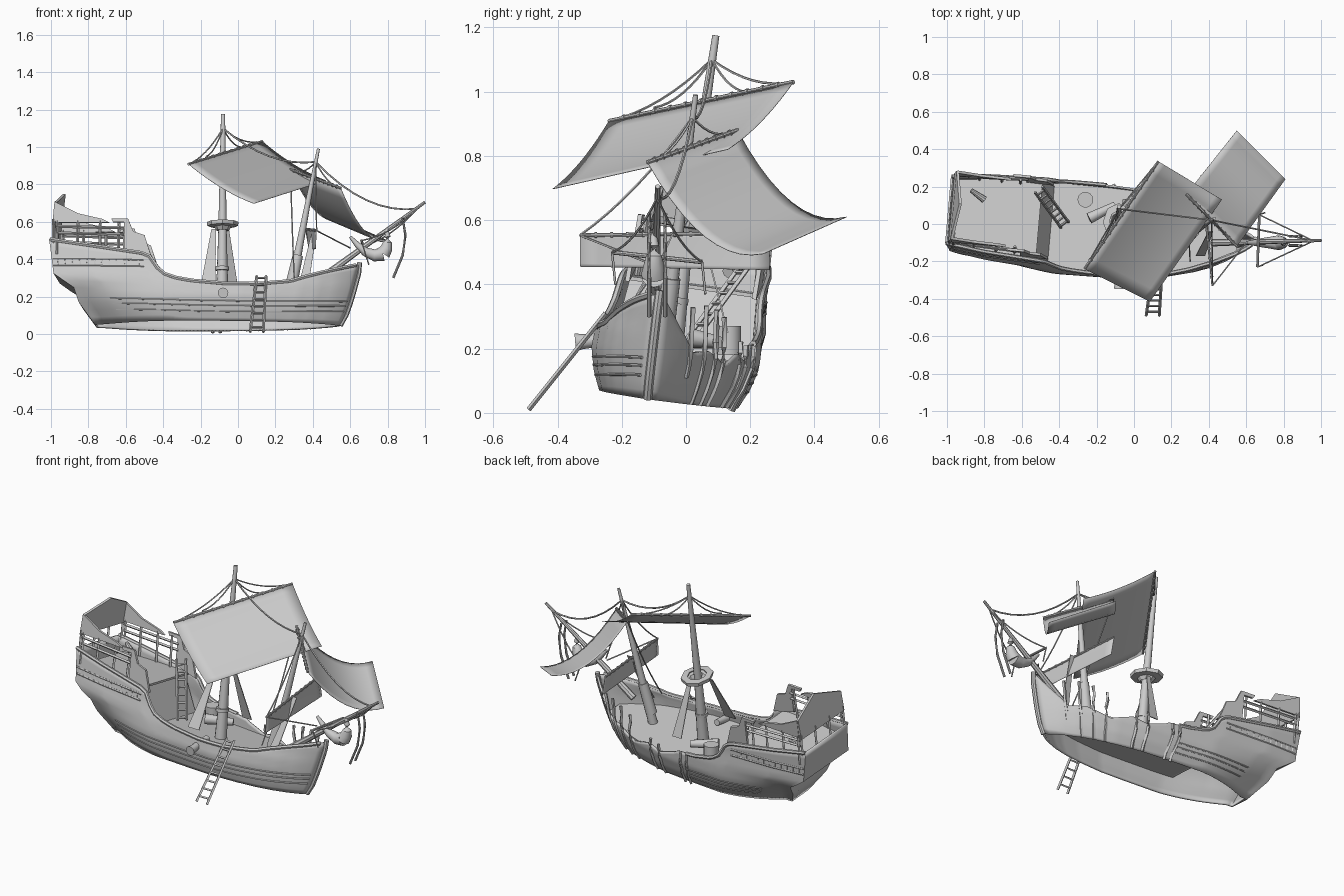
import bpy, bmesh
from math import radians, pi, cos, sin
from mathutils import Matrix, Vector

if "Cube" in bpy.data.objects:
    bpy.data.objects.remove(bpy.data.objects["Cube"])
grey = bpy.data.materials.new("weathered grey")
grey.use_nodes = True
grey.diffuse_color = (0.6, 0.6, 0.6, 1)
grey.node_tree.nodes["Principled BSDF"].inputs["Base Color"].default_value = grey.diffuse_color

# the wreck heels over and is turned slightly
HEEL = Matrix.Rotation(radians(-8), 4, 'X')
HULL = Matrix.Translation((0, -0.072, 0.045)) @ Matrix.Rotation(radians(-5), 4, 'Z') @ HEEL
WORLD = Matrix.Identity(4)

def finish(name, bm, mat=WORLD, thick=0, smooth=35):
    bmesh.ops.recalc_face_normals(bm, faces=bm.faces)
    me = bpy.data.meshes.new(name)
    bm.to_mesh(me)
    bm.free()
    me.materials.append(grey)
    ob = bpy.data.objects.new(name, me)
    bpy.context.collection.objects.link(ob)
    ob.matrix_world = mat
    if thick:
        mod = ob.modifiers.new("Thickness", 'SOLIDIFY')
        mod.thickness, mod.offset = thick, 0
    if smooth:
        bpy.ops.object.select_all(action='DESELECT')
        ob.select_set(True)
        bpy.context.view_layer.objects.active = ob
        bpy.ops.object.shade_smooth_by_angle(angle=radians(smooth))

def tube(name, pts, r0, r1=None, sides=8, mat=WORLD):
    """Bar along points, tapering from r0 to r1."""
    r1 = r0 if r1 is None else r1
    pts = [Vector(p) for p in pts]
    bm, rings, n = bmesh.new(), [], len(pts)
    for i, p in enumerate(pts):
        q = (pts[min(i + 1, n - 1)] - pts[max(i - 1, 0)]).to_track_quat('Z', 'Y')
        r = r0 + (r1 - r0) * i / (n - 1)
        angles = [2 * pi * k / sides for k in range(sides)]
        rings.append([bm.verts.new(p + q @ Vector((r * cos(a), r * sin(a), 0))) for a in angles])
    for a, b in zip(rings, rings[1:]):
        for k in range(sides):
            bm.faces.new((a[k - 1], a[k], b[k], b[k - 1]))
    bm.faces.new(rings[0])
    bm.faces.new(rings[-1])
    finish(name, bm, mat)

def sagging(a, b, t, sag):
    return a.lerp(b, t) - Vector((0, 0, 4 * sag * t * (1 - t)))

def rope(name, a, b, sag=0.03, r=0.004):
    tube(name, [sagging(Vector(a), Vector(b), t / 8, sag) for t in range(9)], r, sides=5)

def plate(name, pts, thick, mat=WORLD):
    bm = bmesh.new()
    bm.faces.new([bm.verts.new(p) for p in pts])
    finish(name, bm, mat, thick, 0)

def sail(name, a, b, c, d, sag, n=10):
    """Cloth from yard a-b to hem d-c, bellying downwards."""
    a, b, c, d = map(Vector, (a, b, c, d))
    bm = bmesh.new()
    g = [[bm.verts.new(sagging(a.lerp(b, i / n), d.lerp(c, i / n), j / n, sag))
          for i in range(n + 1)] for j in range(n + 1)]
    for j in range(n):
        for i in range(n):
            bm.faces.new((g[j][i], g[j][i + 1], g[j + 1][i + 1], g[j + 1][i]))
    finish(name, bm, WORLD, 0.002, 60)

def yard(name, a, b, r):
    a, b = Vector(a), Vector(b)
    tube(name, [a, b], r)
    for k in range(1, 12):
        tube(name + "_lashing", [a.lerp(b, k / 12 - .006), a.lerp(b, k / 12 + .006)], r * 1.5)

def table(t, x):
    x = max(t[0][0], min(t[-1][0], x))
    for (x0, y0), (x1, y1) in zip(t, t[1:]):
        if x <= x1:
            return y0 + (y1 - y0) * (x - x0) / (x1 - x0)

# hull lines: stern profile, beam, flare and sheer of the two sides
STERN = [(0, -.76), (.11, -.84), (.2, -.87), (.24, -.97), (.45, -1)]
BEAM = [(-1, .205), (-.8, .23), (-.5, .245), (-.2, .242), (0, .235), (.2, .205),
        (.35, .17), (.45, .135), (.55, .085), (.61, .045), (.65, .01)]
FLARE = [(0, .82), (.06, .93), (.13, 1), (.2, .98), (.3, .9), (.45, .86)]
SHEER = [(-1, .44), (-.5, .36), (-.46, .34), (-.42, .27), (-.36, .23), (-.28, .21),
         (-.1, .195), (.1, .195), (.3, .215), (.5, .28), (.65, .325)]
BROKEN = [(-.21, .3), (-.14, .19), (0, .15), (.1, .17), (.25, .13), (.4, .17), (.5, .16), (.58, .24), (.65, .325)]

def hull_point(x, z, side, out=0.0):
    """Point of the shell; x is the nominal station."""
    xs, xb = table(STERN, z), .54 + .1 * max(0, min(1, z / .3)) ** .7
    aft = max(0, min(1, (-.45 - x) / .5)) ** 2
    tuck = 1 - .6 * aft * max(0, .22 - z) / .22
    half = table(BEAM, x) * table(FLARE, z) * tuck + out
    return Vector((xs + (xb - xs) * (x + 1) / 1.65, side * half, z))

def sheer(x):
    return table(SHEER, x)

# hull shell with flat transom
bm, grid, NU, NV = bmesh.new(), {}, 66, 12
for s in (-1, 1):
    for i in range(NU + 1):
        x = -1 + 1.65 * i / NU
        top = min(sheer(x), table(BROKEN, x)) if s > 0 and x > -.2 else sheer(x)
        for j in range(NV + 1):
            grid[s, i, j] = bm.verts.new(hull_point(x, top * j / NV, s))
    for i in range(NU):
        for j in range(NV):
            bm.faces.new((grid[s, i, j], grid[s, i + 1, j], grid[s, i + 1, j + 1], grid[s, i, j + 1]))
for j in range(NV):
    bm.faces.new((grid[-1, 0, j], grid[1, 0, j], grid[1, 0, j + 1], grid[-1, 0, j + 1]))
finish("hull", bm, HULL, 0.012)
tube("stem_post", [hull_point(.65, .34 * k / 6, 0) + Vector((.008, 0, 0)) for k in range(7)], .014, mat=HULL)

def strake(name, side, x0, x1, height, r):
    xs = [x0 + (x1 - x0) * k / 40 for k in range(41)]
    tube(name, [hull_point(x, height(x), side, .004 + .03 * max(0, x - .35)) for x in xs], r, sides=6, mat=HULL)

# rails, wales and stern gallery
for s, end in ((-1, .64), (1, -.22)):
    strake("sheer_rail", s, -1, end, sheer, .011)
    for dz in (.055, .085, .11):
        strake("wale", s, -.8, end, lambda x: dz - .01 + .03 * x * x + .03 * max(0, x) ** 2, .005)
    for z in (.3, .335):
        strake("gallery_band", s, -1, -.5, lambda x: z - .02 * (x + 1), .006)
    for k in range(12):
        x = -.97 + .04 * k
        ends = [hull_point(x, z - .02 * (x + 1), s, .003) for z in (.3, .335)]
        tube("gallery_post", ends, .006, sides=4, mat=HULL)

# decks and bulkhead
for name, x0, x1, z in (("main_deck", -.56, .6, .135), ("quarter_deck", -.97, -.52, .35)):
    xs = [x0 + (x1 - x0) * k / 24 for k in range(25)]
    outline = [hull_point(x, z, -1, -.005) for x in xs] + [hull_point(x, z, 1, -.005) for x in reversed(xs)]
    plate(name, outline, .012, HULL)
plate("bulkhead", [(-.45, -.22, .13), (-.45, .22, .13), (-.54, .2, .35), (-.54, -.2, .35)], .012, HULL)

# exposed frames on the broken side
for x, z0, z1 in ((.52, .08, .3), (.44, 0, .31), (.36, 0, .3), (.28, 0, .28),
                  (.08, 0, .21), (0, 0, .2), (-.18, -.01, .2), (-.23, -.01, .2)):
    curve = [hull_point(x, z0 + (z1 - z0) * k / 6, 1, .008) for k in range(7)]
    tube("frame_rib", curve, .009, sides=4, mat=HULL)

# raised works around the quarter deck
AFT = ((-.97, .53), (-.68, .53), (-.72, .55), (-.85, .58), (-.97, .64))
FORWARD = ((-.6, .38), (-.45, .34), (-.49, .46), (-.55, .48), (-.58, .55), (-.67, .55), (-.66, .53), (-.6, .53))
for s in (-1, 1):
    y = .18 * s
    plate("upper_bulwark", [(x, y, z) for x, z in AFT], .014, HULL)
    plate("forward_bulwark", [(x, y + .02 * s, z) for x, z in FORWARD], .014, HULL)
    for x in (-.96, -.85, -.73, -.63):
        tube("rail_stanchion", [(x, y + .008 * s, .36), (x, y, .54)], .008, sides=4, mat=HULL)
    for z in (.465, .5):
        tube("hand_rail", [(-.97, y, z + .01), (-.59, y + .015 * s, z)], .008, sides=4, mat=HULL)
STERN_BOARD = ((-.98, -.185, .52), (-.98, .185, .52), (-.97, .185, .64), (-.94, 0, .71), (-.97, -.185, .64))
plate("stern_board", STERN_BOARD, .014, HULL)
for y in (-.18, -.06, .06, .18):
    tube("stern_stanchion", [(-.98, y, .42), (-.98, y, .55)], .008, sides=4, mat=HULL)

# masts, bowsprit and top platform
tube("main_mast", [(-.085, -.045, .17), (-.083, 0, .55), (-.08, .093, 1.175)], .034, .011, 12)
tube("main_mast_sleeve", [(-.085, -.03, .34), (-.085, -.027, .36)], .036, sides=12)
tube("fore_mast", [(.27, -.075, .17), (.43, .03, .99)], .027, .008, 12)
tube("fore_mast_sleeve", [(.28, -.07, .24), (.32, -.045, .42)], .032, .028, 12)
tube("bowsprit", [(.42, -.1, .28), (1, -.088, .705)], .02, .008)
bm = bmesh.new()
rings = [[bm.verts.new((r * cos(pi * k / 4), 1.2 * r * sin(pi * k / 4), z)) for k in range(8)]
         for r, z in ((.032, -.03), (.045, -.008), (.08, -.005), (.082, .012), (.05, .012))]
for a, b in zip(rings, rings[1:]):
    for k in range(8):
        bm.faces.new((a[k], a[k - 1], b[k - 1], b[k]))
finish("top_platform", bm, Matrix.Translation((-.082, .01, .585)) @ HEEL, .006, 0)

# yards and sails
main_a, main_b = (-.265, -.24, .908), (.13, .335, 1.03)
fore_a, fore_b = (.28, .16, .88), (.55, -.12, .78)
low_a, low_b = (.42, -.33, .553), (.36, .26, .56)
sprit_a, sprit_b = (.67, .05, .47), (.66, -.23, .5)
yard("main_yard", main_a, main_b, .007)
yard("fore_yard", fore_a, fore_b, .007)
yard("lower_yard", low_a, low_b, .006)
tube("sprit_yard", [sprit_a, sprit_b], .007)
sail("main_sail", main_a, main_b, (.47, .13, .82), (.085, -.415, .697), .02)
sail("fore_sail", fore_a, fore_b, (.81, .24, .495), (.55, .5, .61), .09)
sail("lower_sail", low_a, low_b, (.38, .26, .445), (.415, -.33, .455), 0)

# furled sail and broken spars beneath the bowsprit
BAG = [(x, -.1, z) for x, z in ((.6, .52), (.64, .475), (.68, .44), (.73, .42), (.775, .43),
                                (.795, .46), (.8, .49), (.8, .52), (.795, .56))]
tube("furled_sail", BAG[:5], .008, .04, 12)
tube("furled_sail", BAG[4:], .04, .008, 12)
for y in (-.115, -.065):
    tube("hanging_spar", [(.88, y, .62), (.895, y, .53), (.88, y, .42), (.83, y, .3)], .007)

# shroud webs
for tx, ty, x0, x1, y, z in ((-.13, -.05, -.195, -.12, -.2, .28), (-.06, .05, -.06, .0, .13, .25),
                             (.41, -.04, .33, .38, -.17, .28)):
    plate("shroud_web", [(x0, y, z), (x1, y, z), (tx + .012, ty, .56), (tx - .012, ty, .56)], .005)

# rigging
main_top, fore_top, tip = (-.08, .08, 1.1), (.415, .02, .92), (.96, -.09, .67)
for start, ends in ((main_top, (main_a, main_b, (-.17, -.1, .95), (.03, .2, 1.0))),
                    (fore_top, (fore_a, fore_b, low_a)), (tip, (sprit_a, sprit_b))):
    for e in ends:
        rope("rigging", start, e)
rope("main_stay", main_top, fore_top, .06, .005)
rope("fore_stay", fore_top, tip, .08, .005)
rope("brace", fore_a, (.3, -.2, .3))
rope("brace", low_a, (.6, -.1, .46), 0)
for end in (sprit_a, sprit_b):
    rope("loose_rope", end, Vector(end) + Vector((.03, .01, -.1)), 0)

# ladders
for name, a0, a1, b0, b1 in (
        ("boarding_ladder", (.065, -.49, .01), (.1, -.25, .31), (.135, -.49, .01), (.15, -.25, .31)),
        ("deck_ladder", (-.53, .17, .46), (-.39, -.02, .2), (-.49, .2, .46), (-.35, .01, .2))):
    for ends in ((a0, a1), (b0, b1)):
        tube(name + "_rail", ends, .008, sides=4)
    for k in range(8):
        t = (k + .7) / 8
        tube(name + "_rung", [Vector(a0).lerp(Vector(a1), t), Vector(b0).lerp(Vector(b1), t)], .006, sides=4)

# guns and barrel
tube("side_gun", [(-.08, -.18, .235), (-.08, -.32, .222), (-.08, -.345, .22)], .018, .028, 12)
tube("loose_gun", [(-.24, .03, .23), (-.1, .1, .22)], .03, .02, 12)
tube("swivel_gun", [(-.87, .18, .46), (-.8, .13, .44)], .012, .02, 10)
tube("barrel", [(-.26, .13, .18), (-.26, .13, .27)], .042, sides=14)
